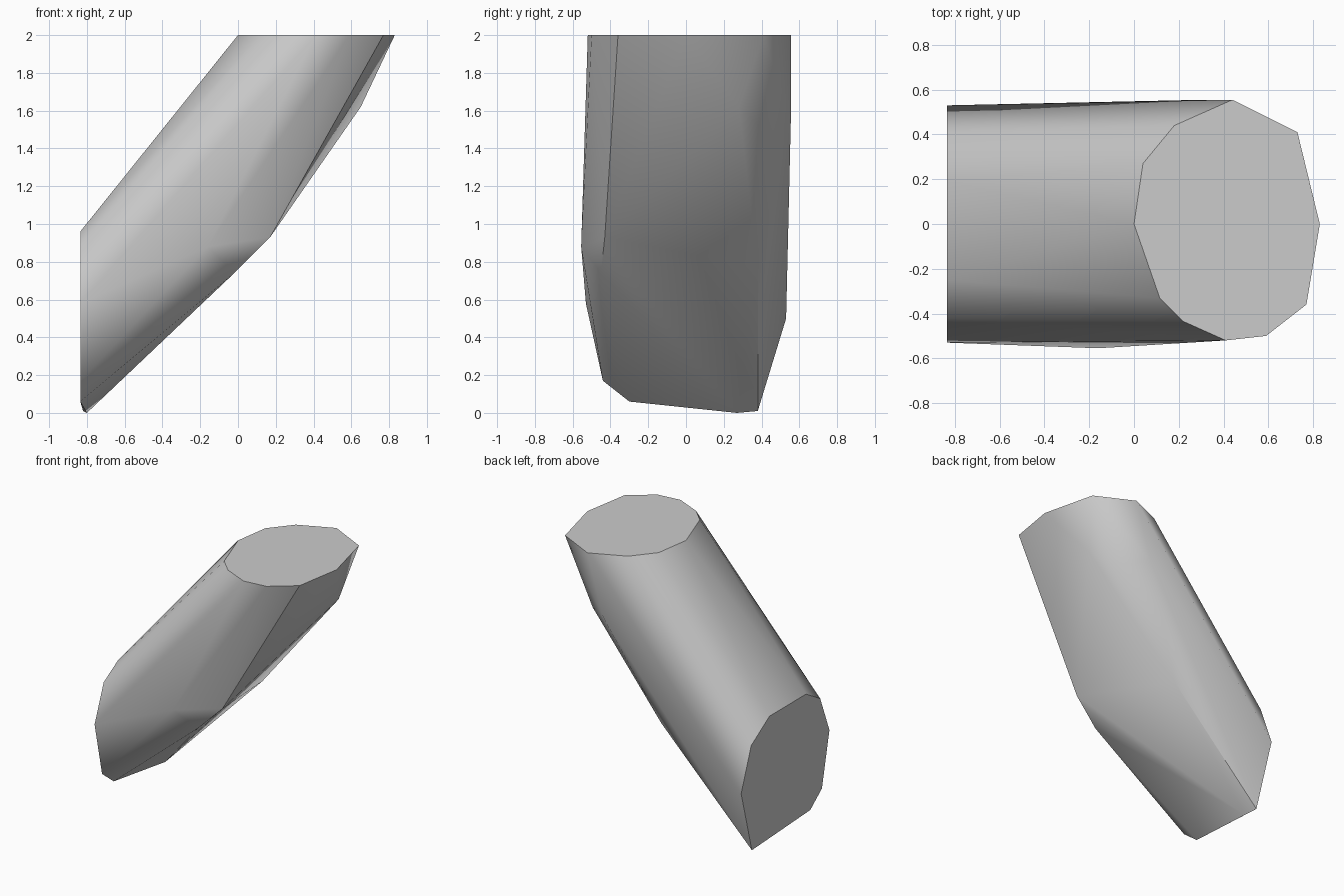
import bpy
import bmesh
import math

# Remove the default cube
default_cube = bpy.data.objects.get("Cube")
if default_cube:
    bpy.data.objects.remove(default_cube, do_unlink=True)


def make_material(name, colour):
    material = bpy.data.materials.new(name)
    material.use_nodes = True
    material.diffuse_color = colour
    material.node_tree.nodes["Principled BSDF"].inputs["Base Color"].default_value = colour
    return material


def hull_object(name, points, material):
    """Wrap a tight convex skin around the section outlines."""
    bm = bmesh.new()
    for point in points:
        bm.verts.new(point)
    result = bmesh.ops.convex_hull(bm, input=bm.verts[:])
    loose = [v for v in bm.verts if not v.link_faces]
    bmesh.ops.delete(bm, geom=loose, context="VERTS")
    # Merge the triangles of the flat ends
    bmesh.ops.dissolve_limit(bm, angle_limit=math.radians(0.5),
                             verts=bm.verts[:], edges=bm.edges[:])
    bmesh.ops.recalc_face_normals(bm, faces=bm.faces[:])
    mesh = bpy.data.meshes.new(name)
    bm.to_mesh(mesh)
    bm.free()
    mesh.materials.append(material)
    obj = bpy.data.objects.new(name, mesh)
    bpy.context.collection.objects.link(obj)
    return obj


# Flat top outline (x, y)
top_height = 2.0
top_outline = [(0, 0), (.04, .27), (.18, .44), (.44, .555), (.73, .41), (.83, 0),
               (.77, -.36), (.59, -.5), (.41, -.52), (.22, -.435), (.115, -.33)]

# Upright end outline (y, z)
end_x = -0.835
end_outline = [(.53, .5), (.41, .82), (.19, .96), (-.25, .96), (-.42, .86),
               (-.53, .58), (-.44, .17), (-.3, .06)]

# Bends along the underside and flanks
bends = [(-.82, .38, .01), (-.8, .27, 0),
         (-.06, .38, .77), (.505, .4, 1.51), (.65, .28, 1.62), (.31, .555, 1.55),
         (-.16, -.555, .88), (.17, -.43, .93), (-.02, -.45, .74)]

points = [(x, y, top_height) for x, y in top_outline]
points += [(end_x, y, z) for y, z in end_outline]
points += bends

grey = make_material("plain grey", (0.6, 0.6, 0.6, 1.0))
body = hull_object("slanted_body", points, grey)

# Soft sides, crisp rims
bpy.ops.object.select_all(action="DESELECT")
body.select_set(True)
bpy.context.view_layer.objects.active = body
bpy.ops.object.shade_smooth_by_angle(angle=math.radians(32))
